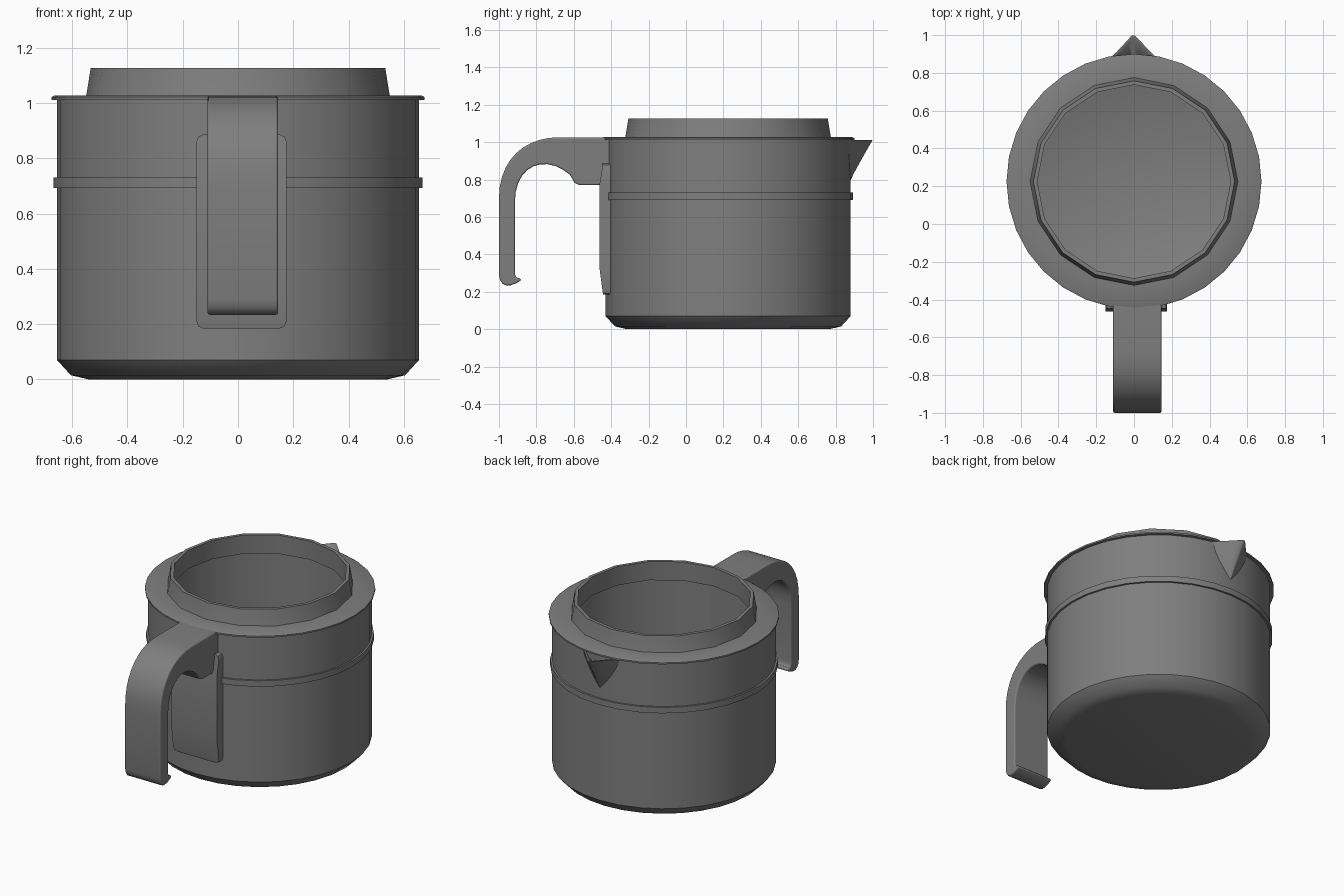
import bpy, bmesh, math
from mathutils import Vector

cube = bpy.data.objects.get("Cube")
if cube:
    bpy.data.objects.remove(cube, do_unlink=True)

GREY = (0.212, 0.212, 0.212, 1)
mat = bpy.data.materials.new("plain grey")
mat.use_nodes = True
mat.diffuse_color = GREY
mat.node_tree.nodes["Principled BSDF"].inputs["Base Color"].default_value = GREY
CY = 0.225  # jug axis


def loft(name, rows, cap=True, wrap=False, bevel=0, angle=35):
    """Skin closed loops of points, then cap the ends or join last to first."""
    bm = bmesh.new()
    loops = [[bm.verts.new(p) for p in row] for row in rows]
    pairs = list(zip(loops, loops[1:]))
    if wrap:
        pairs.append((loops[-1], loops[0]))
    for a, b in pairs:
        for i in range(len(a)):
            j = (i + 1) % len(a)
            bm.faces.new((a[i], a[j], b[j], b[i]))
    if cap and not wrap:
        bm.faces.new(loops[0])
        bm.faces.new(loops[-1])
    bmesh.ops.remove_doubles(bm, verts=bm.verts, dist=0.0005)
    bmesh.ops.recalc_face_normals(bm, faces=bm.faces)
    me = bpy.data.meshes.new(name)
    bm.to_mesh(me)
    bm.free()
    me.materials.append(mat)
    ob = bpy.data.objects.new(name, me)
    bpy.context.collection.objects.link(ob)
    if bevel:
        mod = ob.modifiers.new("rounded edges", "BEVEL")
        mod.width, mod.segments = bevel, 3
        mod.limit_method, mod.angle_limit = "ANGLE", math.radians(50)
    bpy.ops.object.select_all(action="DESELECT")
    bpy.context.view_layer.objects.active = ob
    ob.select_set(True)
    bpy.ops.object.shade_smooth_by_angle(angle=math.radians(angle))
    return ob


def lathe(name, profile, sides, wrap=True):
    """Turn (radius, height) points around the jug axis."""
    turn = [2 * math.pi * i / sides for i in range(sides)]
    rows = [[(r * math.cos(a), CY + r * math.sin(a), z) for a in turn] for r, z in profile]
    return loft(name, rows, wrap=wrap, cap=True)


def bezier(a, b, c, d, steps=10):
    a, b, c, d = map(Vector, (a, b, c, d))
    pts = []
    for i in range(steps + 1):
        t = i / steps
        s = 1 - t
        pts.append(tuple(a * s**3 + b * 3 * s * s * t + c * 3 * s * t * t + d * t**3))
    return pts


# Hollow jug body with a chamfered foot
lathe("jug_body", [(0.54, 0), (0.605, 0.015), (0.655, 0.07), (0.655, 1.015),
                   (0.635, 1.015), (0.635, 0.08), (0.53, 0.02)], 32, wrap=False)

# Raised band around the wall
lathe("wall_band", [(0.65, 0.692), (0.667, 0.692), (0.667, 0.73), (0.65, 0.73)], 32)

# Flat rim and the faceted collar standing on it
lathe("rim_disc", [(0.53, 1.012), (0.675, 1.012), (0.675, 1.022), (0.665, 1.027), (0.53, 1.027)], 32)
lathe("collar", [(0.552, 1.02), (0.548, 1.035), (0.533, 1.127), (0.512, 1.127), (0.515, 1.005), (0.545, 1.005)], 16)

# Hooked handle: side outline given a width
outline = [(-0.40, 1.026)]
outline += bezier((-0.68, 1.026), (-0.86, 1.026), (-1.0, 0.91), (-1.0, 0.70))
outline += bezier((-1.0, 0.29), (-0.995, 0.22), (-0.94, 0.22), (-0.88, 0.262), 6)
outline += bezier((-0.89, 0.275), (-0.905, 0.27), (-0.915, 0.28), (-0.915, 0.31), 4)
outline += bezier((-0.915, 0.68), (-0.915, 0.88), (-0.75, 0.94), (-0.62, 0.825))
outline += [(-0.595, 0.782), (-0.57, 0.77), (-0.40, 0.77)]
loft("handle", [[(x, y, z) for y, z in outline] for x in (-0.11, 0.145)], bevel=0.012)

# Thin mounting plate behind the handle: (height, half width, front)
plate = [(0.185, 0.14, -0.442), (0.192, 0.156, -0.444), (0.21, 0.163, -0.447), (0.33, 0.163, -0.463),
         (0.77, 0.163, -0.463), (0.86, 0.163, -0.448), (0.878, 0.156, -0.447), (0.886, 0.14, -0.446)]
loft("mounting_plate", [[(0.0125 - w, -0.40, z), (0.0125 + w, -0.40, z),
                         (0.0125 + w, y, z), (0.0125 - w, y, z)] for z, w, y in plate])

# Pouring spout: a V lip that narrows downwards, with a dished top
lip = [(-0.135, 0.87), (-0.09, 0.913), (-0.035, 0.972), (-0.012, 0.998),
       (0.005, 0.998), (0.03, 0.972), (0.085, 0.913), (0.13, 0.87)]
levels = [(0.79, 0.04, 0.06), (0.83, 0.3, 0.2), (0.90, 0.62, 0.5), (0.97, 0.88, 0.81), (1.012, 1, 1)]
spout = [[(x * w, 0.87 + (y - 0.87) * d, z) for x, y in lip] for z, w, d in levels]
spout.append([(x * 0.85, 0.87 + (y - 0.87) * 0.85, 1.01) for x, y in lip])
spout.append([(x * 0.4, 0.87 + (y - 0.87) * 0.1, 0.92) for x, y in lip])
loft("spout", spout, angle=50)
